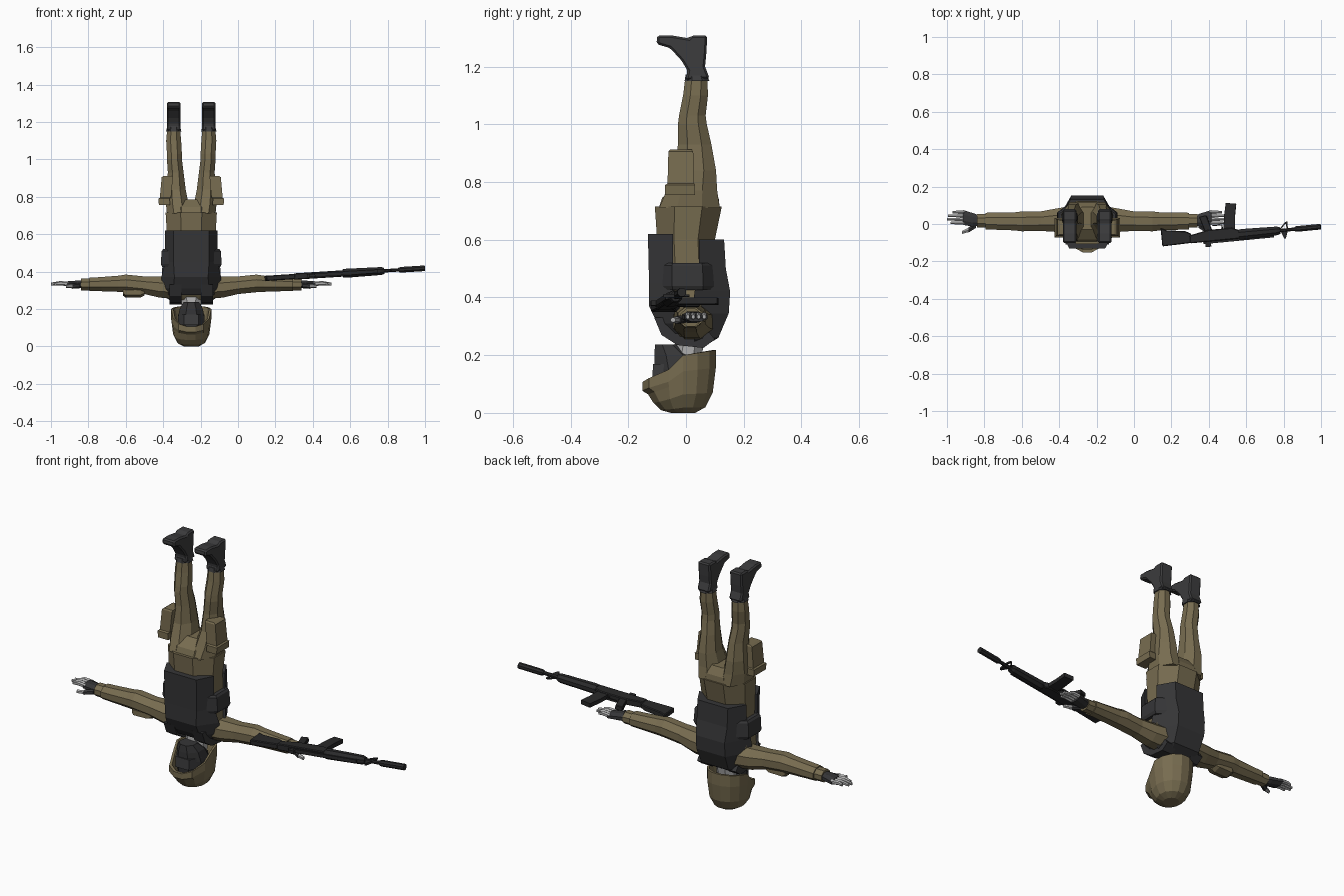
import bpy, bmesh, math
from mathutils import Matrix, Vector

CX = -0.25  # body centre line


def material(name, rgb):
    m = bpy.data.materials.new(name)
    m.diffuse_color = (*rgb, 1)
    return m


OLIVE = material("olive cloth", (0.185, 0.15, 0.08))
VEST = material("dark vest", (0.036, 0.036, 0.038))
BOOT = material("boot grey", (0.045, 0.045, 0.047))
METAL = material("gun black", (0.022, 0.022, 0.023))
SKIN = material("pale grey skin", (0.42, 0.42, 0.42))


def finish(name, bm, mat):
    bmesh.ops.recalc_face_normals(bm, faces=bm.faces)
    me = bpy.data.meshes.new(name)
    bm.to_mesh(me)
    bm.free()
    me.materials.append(mat)
    ob = bpy.data.objects.new(name, me)
    bpy.context.collection.objects.link(ob)
    return ob


def skin_rings(name, rings, mat):
    """Join rings of points into a closed flat-faced solid."""
    bm = bmesh.new()
    vs = [[bm.verts.new(p) for p in r] for r in rings]
    n = len(vs[0])
    for a, b in zip(vs, vs[1:]):
        for i in range(n):
            j = (i + 1) % n
            bm.faces.new((a[i], a[j], b[j], b[i]))
    bm.faces.new(vs[0])
    bm.faces.new(vs[-1])
    return finish(name, bm, mat)


def loft(name, axis, sections, mat, n=8, side=1, m=None):
    """Sections are (position, centre u, centre v, half u, half v)."""
    k = 1 / math.cos(math.pi / n)
    rings = []
    for p, cu, cv, hu, hv in sections:
        ring = []
        for i in range(n):
            a = math.tau * (i + 0.5) / n
            u, v = cu + hu * k * math.cos(a), cv + hv * k * math.sin(a)
            if m:
                ring.append(m @ Vector((p, u, v)))
            elif axis == 'x':
                ring.append((CX + side * p, u, v))
            else:
                ring.append((CX + side * u, v, p))
        rings.append(ring)
    return skin_rings(name, rings, mat)


def panel(name, rows, mat):
    """Chamfered plate; rows are (z, inner y, outer y, outer half width, half width)."""
    return skin_rings(name, [[(CX + w, yi, z), (CX + wo, yo, z), (CX - wo, yo, z), (CX - w, yi, z)]
                             for z, yi, yo, wo, w in rows], mat)


def prism(name, pts, half, m, mat, bevel=0):
    ob = skin_rings(name, [[m @ Vector((a, b, h)) for a, b in pts] for h in (-half, half)], mat)
    if bevel:
        mod = ob.modifiers.new("bevel", 'BEVEL')
        mod.width, mod.segments = bevel, 1
    return ob


def rect(a0, a1, b0, b1):
    return [(a0, b0), (a1, b0), (a1, b1), (a0, b1)]


# helmet with a low nape, short ear sides and a projecting brim
def helmet_ring(r, f, brim):
    ring = []
    for i in range(14):
        a = math.tau * i / 14
        s = math.sin(a)
        if s > -0.1:
            rim = 0.2 + 0.018 * max(s, 0)
        elif s > -0.5:
            rim = 0.2 + (s + 0.1) * 0.15
        else:
            rim = 0.14 + (s + 0.5) * 0.07
        y = -0.01 + 0.113 * r * s - (brim * 0.028 if s < -0.7 else 0)
        ring.append((CX + 0.104 * r * math.cos(a), y, rim * f))
    return ring


skin_rings("helmet", [helmet_ring(*h) for h in (
    (0.38, 0, 0), (0.7, 0.09, 0), (0.93, 0.32, 0), (1, 0.6, 0.4), (1.03, 0.72, 1),
    (1.03, 1, 1), (0.92, 1, 0.9), (0.75, 0.6, 0))], OLIVE)

# masked head, goggles, neck
loft("masked_head", 'z', [(0.06, 0, -0.02, 0.072, 0.08), (0.15, 0, -0.025, 0.072, 0.085),
                          (0.2, 0, -0.04, 0.062, 0.07), (0.237, 0, -0.065, 0.042, 0.042)], VEST)
panel("goggles", [(0.115, -0.05, -0.117, 0.04, 0.07), (0.17, -0.05, -0.114, 0.04, 0.07)], BOOT)
loft("neck", 'z', [(0.17, 0, 0.0, 0.052, 0.05), (0.23, 0, 0.01, 0.052, 0.05),
                   (0.27, 0, 0.02, 0.065, 0.055)], SKIN)

# jacket and hips
loft("jacket", 'z', [(0.245, 0, 0.03, 0.085, 0.05), (0.29, 0, 0.02, 0.135, 0.075),
                     (0.37, 0, 0.01, 0.145, 0.1), (0.48, 0, 0.005, 0.13, 0.1),
                     (0.6, 0, 0.0, 0.13, 0.1), (0.715, 0, 0.008, 0.137, 0.116)], OLIVE)
loft("hips", 'z', [(0.70, 0, 0.01, 0.128, 0.108), (0.745, 0, 0.015, 0.125, 0.098),
                   (0.785, 0, 0.03, 0.07, 0.06)], OLIVE)

# vest: chest plate, back plate, side belt, shoulder straps
panel("vest_front", [(0.275, -0.03, -0.075, 0.085, 0.12), (0.31, -0.02, -0.1, 0.095, 0.155),
                     (0.37, -0.03, -0.128, 0.09, 0.16), (0.45, -0.045, -0.128, 0.095, 0.14),
                     (0.62, -0.045, -0.132, 0.095, 0.14)], VEST)
panel("vest_back", [(0.232, 0.03, 0.065, 0.06, 0.09), (0.26, 0.03, 0.112, 0.08, 0.135),
                    (0.345, 0.02, 0.148, 0.085, 0.16), (0.42, 0.03, 0.153, 0.085, 0.155),
                    (0.50, 0.045, 0.138, 0.09, 0.142), (0.6, 0.045, 0.132, 0.09, 0.14)], VEST)
loft("vest_belt", 'z', [(0.425, 0, 0.006, 0.155, 0.126), (0.44, 0, 0.006, 0.163, 0.13),
                        (0.51, 0, 0.004, 0.158, 0.128), (0.52, 0, 0.004, 0.15, 0.12)], VEST)
STRAP = [(-0.11, 0.33), (-0.085, 0.27), (-0.03, 0.235), (0.06, 0.225), (0.1, 0.255),
         (0.08, 0.28), (0.04, 0.255), (-0.02, 0.265), (-0.07, 0.33)]


def side_matrix(x):
    """Local (a, b, c) becomes world (y, z, x)."""
    return Matrix(((0, 0, 1, x), (1, 0, 0, 0), (0, 1, 0, 0), (0, 0, 0, 1)))


BOOT_OUTLINE = [(-0.002, 1.152), (0.082, 1.158), (0.066, 1.2), (0.07, 1.24), (0.074, 1.308),
                (0.02, 1.308), (0.01, 1.298), (-0.05, 1.308), (-0.1, 1.308), (-0.102, 1.278),
                (-0.055, 1.264), (-0.015, 1.22), (0.006, 1.185)]

for s, label in ((-1, "left"), (1, "right")):
    prism(label + "_shoulder_strap", STRAP, 0.032, side_matrix(CX + s * 0.083), VEST)
    # legs, thigh pockets, boots
    loft(label + "_leg", 'z', [(0.71, 0.066, 0.012, 0.064, 0.105), (0.77, 0.076, 0.02, 0.06, 0.088),
                               (0.84, 0.082, 0.032, 0.052, 0.072), (0.93, 0.083, 0.03, 0.042, 0.058),
                               (1.0, 0.09, 0.022, 0.04, 0.05), (1.03, 0.09, 0.022, 0.04, 0.046),
                               (1.1, 0.094, 0.033, 0.04, 0.043), (1.165, 0.094, 0.036, 0.034, 0.038)],
         OLIVE, side=s)
    loft(label + "_thigh_pocket", 'z', [(0.755, 0.143, -0.02, 0.03, 0.052), (0.79, 0.146, -0.02, 0.03, 0.052),
                                        (0.795, 0.138, -0.018, 0.03, 0.046), (0.905, 0.128, -0.018, 0.03, 0.043),
                                        (0.912, 0.122, -0.018, 0.025, 0.038)],
         OLIVE, n=4, side=s)
    prism(label + "_boot", BOOT_OUTLINE, 0.036, side_matrix(CX + s * 0.094), BOOT, 0.008)
    loft(label + "_boot_cuff", 'z', [(1.15, 0.094, 0.038, 0.041, 0.043), (1.172, 0.094, 0.036, 0.035, 0.037)],
         BOOT, side=s)
    # sleeves and cuffs
    loft(label + "_sleeve", 'x', [(0.09, 0.025, 0.315, 0.07, 0.06), (0.17, 0.02, 0.317, 0.062, 0.056),
                                  (0.25, 0.015, 0.327, 0.052, 0.047), (0.35, 0.014, 0.337, 0.053, 0.047),
                                  (0.39, 0.014, 0.335, 0.048, 0.043), (0.48, 0.015, 0.333, 0.046, 0.038),
                                  (0.545, 0.016, 0.332, 0.044, 0.035)], OLIVE, side=s)
    loft(label + "_cuff", 'x', [(0.54, 0.017, 0.331, 0.036, 0.031), (0.59, 0.017, 0.331, 0.036, 0.031)],
         OLIVE, side=s)
    # glove, fingers, thumb
    loft(label + "_glove", 'x', [(0.575, 0.018, 0.331, 0.027, 0.02), (0.61, 0.022, 0.332, 0.036, 0.02),
                                 (0.665, 0.035, 0.332, 0.04, 0.016)], VEST, side=s)
    for i, tip in enumerate((0.73, 0.75, 0.745, 0.72)):
        y = 0.006 + 0.019 * i
        loft(f"{label}_finger_{i + 1}", 'x', [(0.655, y, 0.334, 0.009, 0.011), (0.7, y, 0.338, 0.008, 0.01),
                                              (tip, y, 0.333, 0.006, 0.007)], SKIN, n=6, side=s)
    loft(label + "_thumb", 'x', [(0.595, -0.005, 0.325, 0.016, 0.012), (0.635, -0.032, 0.322, 0.014, 0.012)],
         VEST, n=6, side=s)
    loft(label + "_thumb_tip", 'x', [(0.63, -0.03, 0.322, 0.012, 0.01), (0.67, -0.045, 0.322, 0.008, 0.008)],
         SKIN, n=6, side=s)

# pouch on one upper sleeve
loft("sleeve_pouch", 'x', [(0.25, 0.01, 0.295, 0.03, 0.02), (0.27, 0.01, 0.29, 0.038, 0.024),
                           (0.35, 0.01, 0.288, 0.038, 0.024), (0.365, 0.01, 0.295, 0.03, 0.02)],
     OLIVE, n=6, side=-1)

# rifle lying on its side: local x runs to the muzzle, local y towards the magazine
start, end = Vector((0.15, -0.096, 0.364)), Vector((1.0, -0.014, 0.418))
ax = (end - start).normalized()
az = ax.cross(Vector((0, 1, 0))).normalized()
ay = az.cross(ax)
G = Matrix((ax, ay, az)).transposed().to_4x4()
G.translation = start

prism("rifle_stock", [(0, -0.024), (0.16, -0.02), (0.16, 0.028), (0.13, 0.045), (0.03, 0.06), (0, 0.075)],
      0.014, G, METAL, 0.004)
prism("rifle_receiver", [(0.15, -0.022), (0.42, -0.022), (0.42, 0.022), (0.38, 0.04), (0.25, 0.04), (0.15, 0.02)],
      0.017, G, METAL, 0.004)
prism("rifle_top_rail", rect(0.22, 0.6, -0.033, -0.018), 0.009, G, METAL)
prism("rifle_rear_sight", rect(0.23, 0.26, -0.05, -0.03), 0.008, G, METAL)
prism("rifle_grip", [(0.235, 0.03), (0.275, 0.03), (0.25, 0.12), (0.21, 0.115)], 0.012, G, METAL, 0.003)
prism("rifle_magazine", [(0.335, 0.03), (0.395, 0.03), (0.402, 0.1), (0.415, 0.165), (0.36, 0.175), (0.343, 0.1)],
      0.011, G, METAL)
for i, pts in enumerate((rect(0.275, 0.33, 0.058, 0.063), rect(0.325, 0.331, 0.035, 0.063))):
    prism(f"rifle_trigger_guard_{i + 1}", pts, 0.005, G, METAL)
loft("rifle_handguard", 'x', [(0.415, 0, 0, 0.026, 0.022), (0.43, 0, 0, 0.028, 0.024),
                              (0.62, 0, 0, 0.023, 0.021), (0.635, 0, 0, 0.017, 0.016)], METAL, m=G)
loft("rifle_barrel", 'x', [(0.62, 0, 0, 0.009, 0.009), (0.75, 0, 0, 0.009, 0.009)], METAL, m=G)
loft("rifle_suppressor", 'x', [(0.715, 0, 0, 0.012, 0.012), (0.725, 0, 0, 0.015, 0.015),
                               (0.854, 0, 0, 0.015, 0.015)], METAL, m=G)
# front sight post and folded bipod feet
prism("rifle_front_sight", [(0.64, -0.008), (0.675, -0.008), (0.662, -0.045), (0.654, -0.045)], 0.006, G, METAL)
prism("rifle_sling_loop", [(0.63, 0.006), (0.637, 0.006), (0.675, 0.04), (0.668, 0.044)], 0.004, G, METAL)
prism("rifle_sling_post", [(0.672, 0.006), (0.678, 0.006), (0.678, 0.044), (0.668, 0.044)], 0.004, G, METAL)
